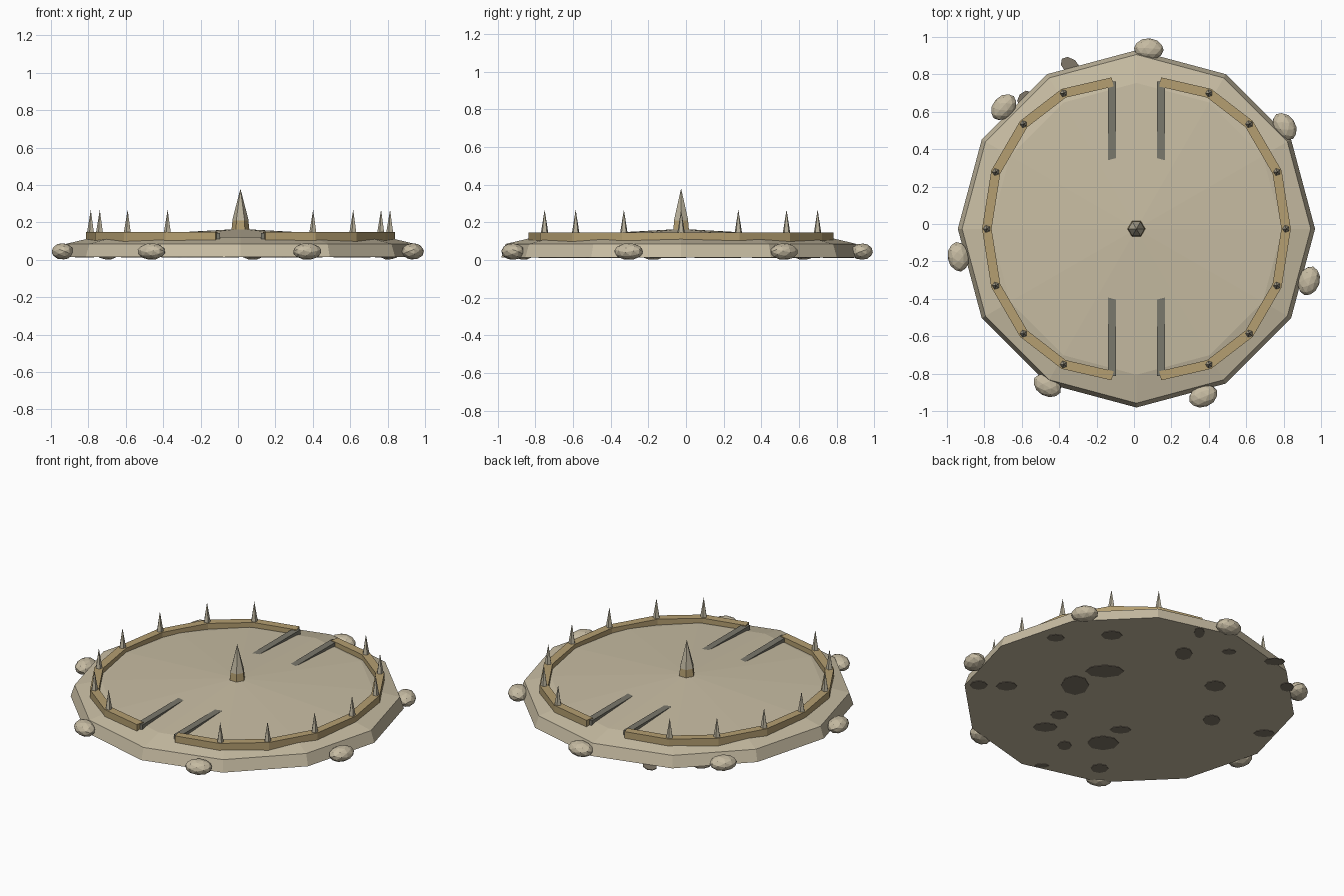
import bpy, bmesh, math
from mathutils import Vector, Matrix

if "Cube" in bpy.data.objects:
    bpy.data.objects.remove(bpy.data.objects["Cube"])

CX, CY = 0.013, -0.026


def srgb(r, g, b):
    f = lambda c: c / 12.92 if c <= 0.04045 else ((c + 0.055) / 1.055) ** 2.4
    return (f(r / 255), f(g / 255), f(b / 255), 1)


def material(name, *rgb):
    m = bpy.data.materials.new(name)
    m.diffuse_color = srgb(*rgb)
    m.use_nodes = True
    m.node_tree.nodes["Principled BSDF"].inputs["Base Color"].default_value = m.diffuse_color
    return m


EARTH = material("packed earth", 200, 189, 163)
STAIN = material("damp earth", 128, 119, 104)
ROCK = material("pale rock", 198, 187, 162)
WOOD = material("ochre wood", 181, 159, 113)
SPIKE = material("grey bone", 186, 178, 156)
RAIL = material("dark grey stone", 122, 120, 108)


def finish(name, bm, mat):
    bmesh.ops.recalc_face_normals(bm, faces=bm.faces)
    me = bpy.data.meshes.new(name)
    bm.to_mesh(me)
    bm.free()
    me.materials.append(mat)
    ob = bpy.data.objects.new(name, me)
    bpy.context.collection.objects.link(ob)
    return ob


def box(bm, center, size, angle=0):
    m = (Matrix.Translation(center) @ Matrix.Rotation(angle, 4, 'Z')
         @ Matrix.Diagonal((*size, 1)))
    bmesh.ops.create_cube(bm, size=1, matrix=m)


def cone(bm, x, y, z0, z1, r0, r1, sides, turn=0):
    m = Matrix.Translation((x, y, (z0 + z1) / 2)) @ Matrix.Rotation(turn, 4, 'Z')
    bmesh.ops.create_cone(bm, cap_ends=True, segments=sides, radius1=r0,
                          radius2=r1, depth=z1 - z0, matrix=m)


# Twelve-sided mound: bottom, rim, shoulder and low peak
bm = bmesh.new()
rings = []
for r, z in [(0.955, 0.014), (0.932, 0.085), (0.78, 0.121)]:
    rings.append([bm.verts.new((CX + r * math.cos(k * math.pi / 6),
                                CY + r * math.sin(k * math.pi / 6), z))
                  for k in range(12)])
peak = bm.verts.new((CX, CY, 0.165))
bm.faces.new(rings[0])
for k in range(12):
    n = (k + 1) % 12
    for a, b in zip(rings, rings[1:]):
        bm.faces.new((a[k], a[n], b[n], b[k]))
    bm.faces.new((rings[2][k], rings[2][n], peak))
finish("mound", bm, EARTH)

# Damp stains: thin plates under the mound, as (across, along, half width, half length)
stains = [(-.10, .74, .06, .05), (-.42, .71, .05, .04), (.40, .77, .03, .06),
          (.31, .53, .05, .07), (.57, .55, .04, .03), (-.14, .33, .11, .07),
          (-.31, .17, .08, .11), (-.70, .16, .06, .05), (-.86, .17, .05, .05),
          (.49, .16, .06, .06), (.83, .44, .06, .04), (.90, .15, .04, .05),
          (-.40, -.17, .05, .05), (-.48, -.31, .07, .05), (.47, -.23, .05, .06),
          (-.05, -.34, .06, .04), (-.15, -.49, .09, .08), (-.37, -.52, .04, .05),
          (.77, -.38, .06, .04), (-.17, -.78, .05, .05), (-.50, -.75, .04, .02)]
bm = bmesh.new()
for across, along, w, h in stains:
    m = (Matrix.Translation((CX, CY, 0.013)) @ Matrix.Rotation(math.radians(50), 4, 'Z')
         @ Matrix.Translation((along, across, 0)) @ Matrix.Diagonal((h, w, 1, 1)))
    bmesh.ops.create_cone(bm, cap_ends=True, segments=8, radius1=1, radius2=1,
                          depth=0.004, matrix=m)
finish("underside_stains", bm, STAIN)

# Seven flattened faceted rocks around the rim
for k in range(7):
    ang = math.radians(-16.8 + k * 360 / 7)
    bm = bmesh.new()
    m = (Matrix.Translation((CX + 0.963 * math.cos(ang),
                             CY + 0.963 * math.sin(ang), 0.0445))
         @ Matrix.Rotation(ang, 4, 'Z') @ Matrix.Diagonal((0.058, 0.08, 0.0445, 1))
         @ Matrix.Rotation(math.radians(31.7), 4, 'Y'))
    bmesh.ops.create_icosphere(bm, subdivisions=2, radius=1, matrix=m)
    finish(f"rim_rock_{k + 1}", bm, ROCK)

# Fence rails in two arcs, with a spike at every joint
quarter = [(0.133, 0.784), (0.389, 0.725), (0.603, 0.56), (0.752, 0.304)]
arc = quarter + [(0.8, 0)] + [(x, -y) for x, y in reversed(quarter)]
for side, name in ((-1, "left"), (1, "right")):
    pts = [Vector((CX + side * x, CY + y, 0)) for x, y in arc]
    bm = bmesh.new()
    for a, b in zip(pts, pts[1:]):
        d = b - a
        mid = (a + b) / 2
        box(bm, (mid.x, mid.y, 0.122), (d.length + 0.012, 0.05, 0.05),
            math.atan2(d.y, d.x))
    finish(f"{name}_fence", bm, WOOD)
    bm = bmesh.new()
    for p in pts[1:-1]:
        cone(bm, p.x, p.y, 0.13, 0.268, 0.023, 0, 5, math.pi / 2)
    finish(f"{name}_fence_spikes", bm, SPIKE)

# Stone rails flanking the front and back gateways
for sx, a in ((-1, "left"), (1, "right")):
    for sy, b in ((-1, "front"), (1, "back")):
        bm = bmesh.new()
        box(bm, (CX + sx * 0.131, CY + sy * 0.55, 0.1195), (0.042, 0.476, 0.045))
        finish(f"{b}_{a}_gate_rail", bm, RAIL)

# Central post with a wooden foot and pointed tip
bm = bmesh.new()
cone(bm, CX, CY, 0.14, 0.215, 0.05, 0.042, 6, math.pi / 2)
finish("centre_post_foot", bm, WOOD)
bm = bmesh.new()
cone(bm, CX, CY, 0.21, 0.38, 0.044, 0, 6, math.pi / 2)
finish("centre_post_tip", bm, SPIKE)
